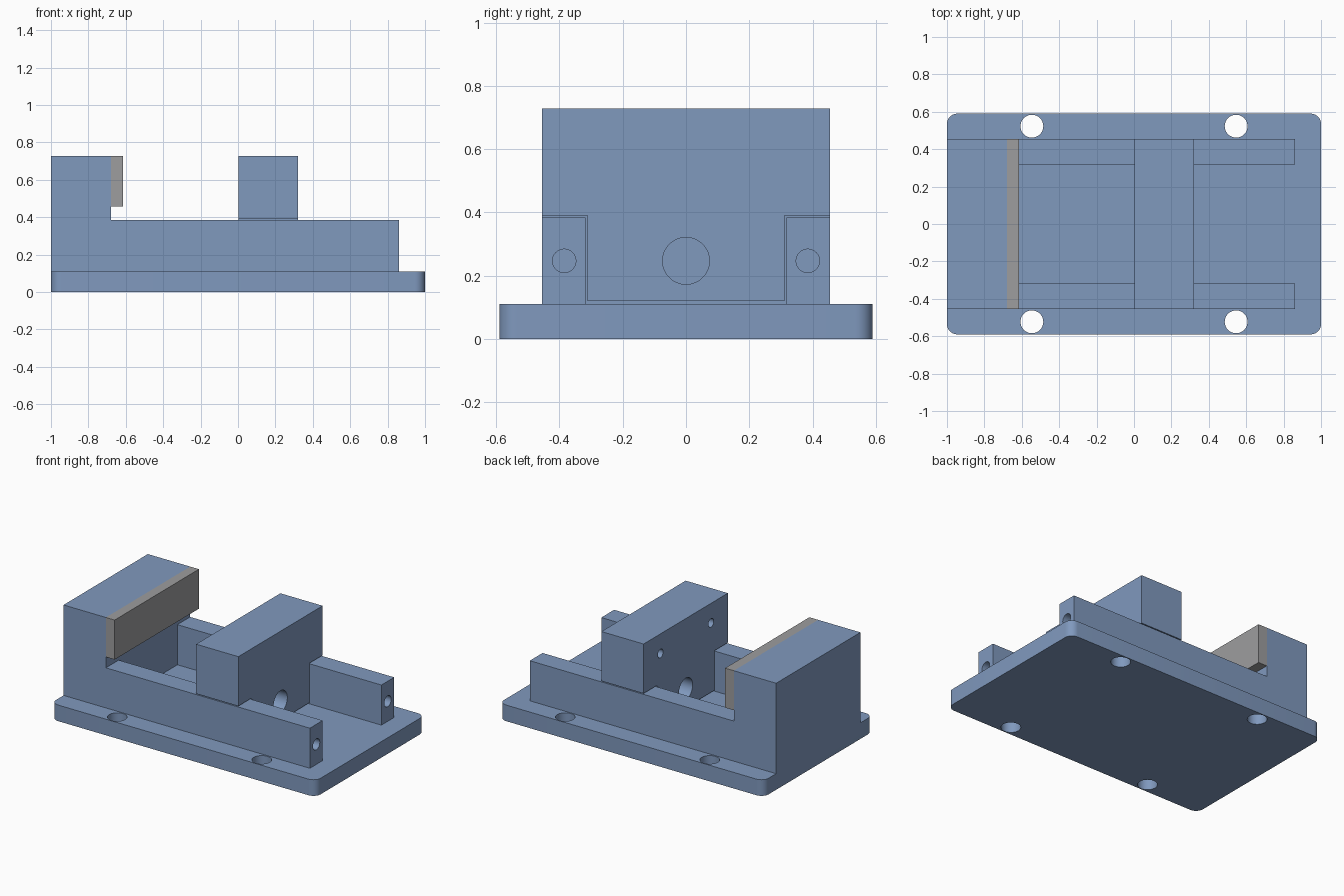
import bpy, bmesh, math
from mathutils import Vector

if "Cube" in bpy.data.objects:
    bpy.data.objects.remove(bpy.data.objects["Cube"])


def material(name, rgb):
    m = bpy.data.materials.new(name)
    m.diffuse_color = (*rgb, 1)
    m.use_nodes = True
    m.node_tree.nodes["Principled BSDF"].inputs["Base Color"].default_value = m.diffuse_color
    return m


BLUE = material("steel blue", (0.216, 0.319, 0.515))
GREY = material("plate grey", (0.34, 0.34, 0.345))


def extrude(name, pts, vec, mat):
    """Closed polygon of 3D points, extruded along vec."""
    bm = bmesh.new()
    face = bm.faces.new([bm.verts.new(p) for p in pts])
    res = bmesh.ops.extrude_face_region(bm, geom=[face])
    bmesh.ops.translate(bm, vec=Vector(vec),
                        verts=[g for g in res["geom"] if isinstance(g, bmesh.types.BMVert)])
    bmesh.ops.recalc_face_normals(bm, faces=bm.faces)
    me = bpy.data.meshes.new(name)
    bm.to_mesh(me)
    bm.free()
    me.materials.append(mat)
    ob = bpy.data.objects.new(name, me)
    bpy.context.collection.objects.link(ob)
    return ob


def box(name, x, y, z, mat):
    pts = [(x[0], y[0], z[0]), (x[1], y[0], z[0]), (x[1], y[1], z[0]), (x[0], y[1], z[0])]
    return extrude(name, pts, (0, 0, z[1] - z[0]), mat)


def rod(name, start, vec, r, n=48):
    """Cylinder along x or z, used as a drill."""
    ring = []
    for i in range(n):
        c, s = r * math.cos(math.tau * i / n), r * math.sin(math.tau * i / n)
        off = (0, c, s) if vec[0] else (c, s, 0)
        ring.append(Vector(start) + Vector(off))
    return extrude(name, ring, vec, BLUE)


def boolean(ob, tool, op="DIFFERENCE"):
    m = ob.modifiers.new(op.lower(), "BOOLEAN")
    m.operation, m.solver, m.object = op, "EXACT", tool
    bpy.context.view_layer.objects.active = ob
    bpy.ops.object.modifier_apply(modifier=m.name)
    bpy.data.objects.remove(tool, do_unlink=True)


def smooth(ob):
    bpy.ops.object.select_all(action="DESELECT")
    ob.select_set(True)
    bpy.context.view_layer.objects.active = ob
    bpy.ops.object.shade_smooth_by_angle(angle=math.radians(30))


# Base plate with rounded corners
R, HX, HY, TOP = 0.055, 1.0, 0.59, 0.11
outline = []
for k, (sx, sy) in enumerate([(1, 1), (-1, 1), (-1, -1), (1, -1)]):
    for i in range(9):
        a = math.pi / 2 * (k + i / 8)
        outline.append((sx * (HX - R) + R * math.cos(a), sy * (HY - R) + R * math.sin(a), 0))
base = extrude("vise_base", outline, (0, 0, TOP), BLUE)

# Fixed jaw and side rails: L-shaped side profile with a channel cut out
W, IN, RAIL, JAW = 0.455, 0.317, 0.384, 0.728
side = [(-1, 0.05), (0.862, 0.05), (0.862, RAIL), (-0.68, RAIL), (-0.68, JAW), (-1, JAW)]
body = extrude("jaw_and_rails", [(x, -W, z) for x, z in side], (0, 2 * W, 0), BLUE)
boolean(body, box("channel", (-0.68, 1.2), (-IN, IN), (-0.1, 0.6), BLUE))
for s in (-1, 1):
    boolean(body, rod("rail_drill", (0.66, s * 0.385, 0.247), (0.4, 0, 0), 0.037))
boolean(base, body, "UNION")

# Mounting holes
for sx in (-1, 1):
    for sy in (-1, 1):
        boolean(base, rod("mount_drill", (sx * 0.546, sy * 0.523, -0.1), (0, 0, 0.4), 0.061))
smooth(base)

# Grey jaw plate
box("jaw_plate", (-0.68, -0.614), (-W, W), (0.458, JAW), GREY)

# Sliding jaw: T-shaped section riding between the rails
t = [(-0.312, 0.12), (0.312, 0.12), (0.312, 0.39), (W, 0.39),
     (W, JAW), (-W, JAW), (-W, 0.39), (-0.312, 0.39)]
slider = extrude("sliding_jaw", [(0.002, y, z) for y, z in t], (0.319, 0, 0), BLUE)
boolean(slider, rod("screw_drill", (-0.2, 0, 0.247), (0.8, 0, 0), 0.074))
for s in (-1, 1):
    boolean(slider, rod("plate_drill", (-0.1, s * 0.273, 0.594), (0.25, 0, 0), 0.029))
smooth(slider)
